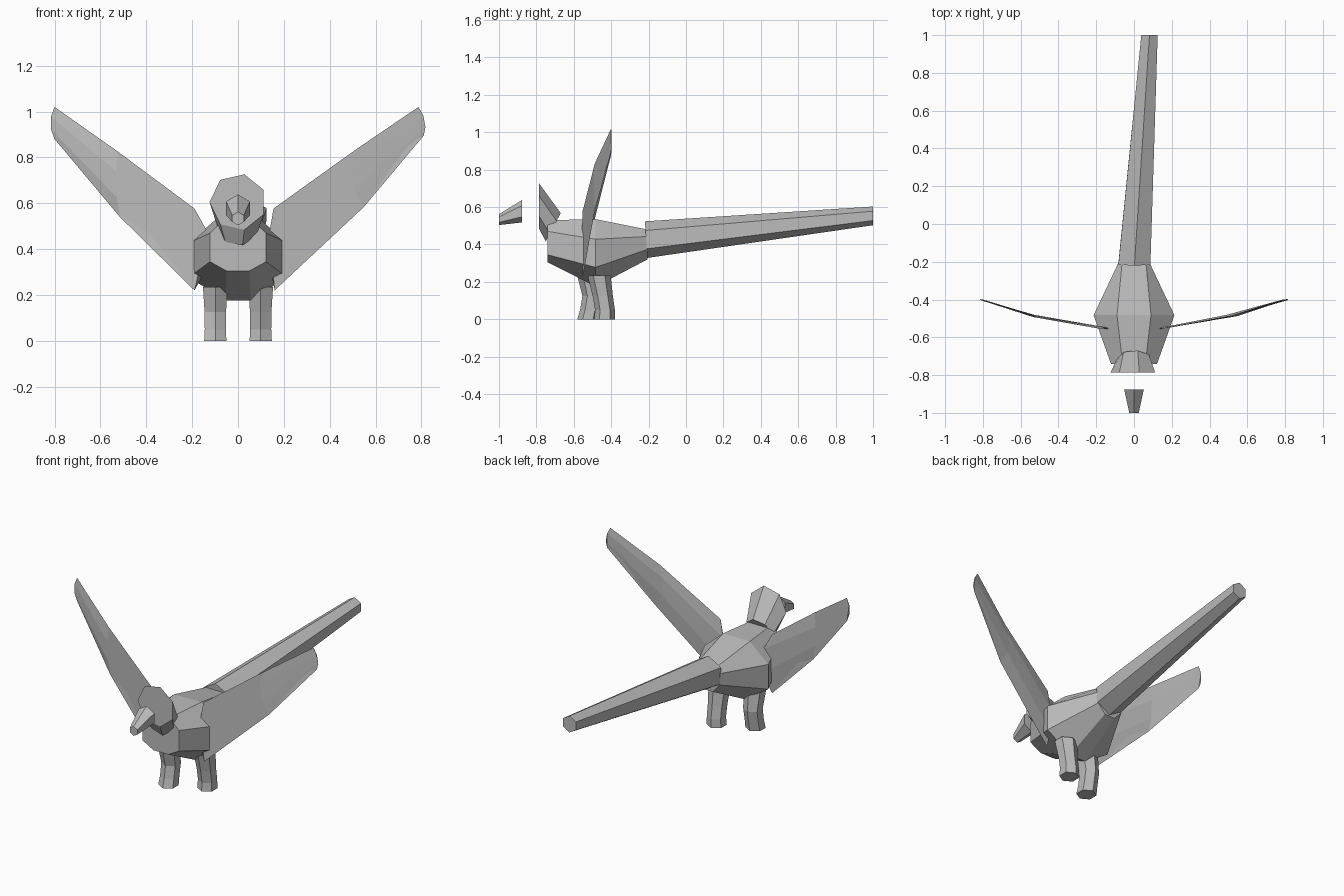
import bpy
import bmesh
from math import sin, cos, pi, radians
from mathutils import Vector, Matrix

if "Cube" in bpy.data.objects:
    bpy.data.objects.remove(bpy.data.objects["Cube"], do_unlink=True)

grey = bpy.data.materials.new("plain grey")
grey.use_nodes = True
colour = (0.5, 0.5, 0.5, 1)
grey.diffuse_color = colour
grey.node_tree.nodes["Principled BSDF"].inputs["Base Color"].default_value = colour


def loft(name, rings):
    """Skin a row of equal-sized rings and cap both ends."""
    bm = bmesh.new()
    loops = [[bm.verts.new(p) for p in ring] for ring in rings]
    n = len(loops[0])
    for a, b in zip(loops, loops[1:]):
        for i in range(n):
            j = (i + 1) % n
            bm.faces.new((a[i], a[j], b[j], b[i]))
    bm.faces.new(loops[0])
    bm.faces.new(loops[-1])
    bmesh.ops.recalc_face_normals(bm, faces=bm.faces)
    mesh = bpy.data.meshes.new(name)
    bm.to_mesh(mesh)
    bm.free()
    mesh.materials.append(grey)
    obj = bpy.data.objects.new(name, mesh)
    bpy.context.collection.objects.link(obj)
    return obj


def upright_ring(centre, radius, sides, start, tilt=0):
    """Regular polygon facing the front, tipped about x by tilt degrees."""
    turn = Matrix.Rotation(radians(tilt), 3, "X")
    points = []
    for i in range(sides):
        a = start + 2 * pi * i / sides
        points.append(Vector(centre) + turn @ Vector((radius * cos(a), 0, radius * sin(a))))
    return points


def level_ring(centre, radius, sides=6):
    """Horizontal polygon with one corner to the front."""
    return [Vector(centre) + radius * Vector((sin(2 * pi * i / sides), -cos(2 * pi * i / sides), 0))
            for i in range(sides)]


def body_ring(y, half):
    """Eight-sided section from the corners of one half."""
    return [(x, y, z) for x, z in half] + [(-x, y, z) for x, z in reversed(half)]


# Body
loft("body", [
    body_ring(-0.74, [(0.05, 0.305), (0.122, 0.345), (0.122, 0.47), (0.06, 0.53)]),
    body_ring(-0.483, [(0.055, 0.175), (0.214, 0.278), (0.214, 0.428), (0.09, 0.535)]),
    body_ring(-0.206, [(0.035, 0.32), (0.083, 0.374), (0.083, 0.443), (0.063, 0.48)]),
])

# Head, a seven-sided flaring tube
loft("head", [
    upright_ring((0, -0.71, 0.492), 0.088, 7, pi, -28),
    upright_ring((0, -0.785, 0.605), 0.124, 7, pi),
])

# Beak
loft("beak", [
    upright_ring((0, -0.876, 0.578), 0.06, 6, pi / 2),
    upright_ring((0, -1, 0.533), 0.029, 6, pi / 2),
])

# Tail
loft("tail", [
    upright_ring((0.002, -0.213, 0.426), 0.098, 6, pi / 2, 4),
    upright_ring((0.082, 1, 0.553), 0.05, 6, pi / 2),
])

# Legs: y of hip, knee, ankle and foot
for name, side, depth in (("left_leg", 1, (-0.465, -0.445, -0.433, -0.435)),
                          ("right_leg", -1, (-0.52, -0.5, -0.513, -0.525))):
    heights = (0.235, 0.125, 0.05, 0)
    widths = (0.062, 0.054, 0.053, 0.056)
    loft(name, [level_ring((side * 0.099, y, z), r) for y, z, r in zip(depth, heights, widths)])


def wing(name, side, sections):
    """Thin blade; each section has top, bottom, bulge, y and half thickness."""
    rings = []
    for top, bottom, bulge, y, thick in sections:
        line = []
        for t in (0, 0.3, 0.7, 1):
            p = Vector(top).lerp(Vector(bottom), t)
            inner = 0 < t < 1
            line.append((side * (p.x + bulge * inner), p.y, thick * inner))
        front = [(x, y - h, z) for x, z, h in line]
        back = [(x, y + h, z) for x, z, h in line[1:-1]]
        rings.append(front + back[::-1])
    loft(name, rings)


# Wings
wing("left_wing", 1, [
    ((0.155, 0.577), (0.16, 0.22), -0.02, -0.553, 0.003),
    ((0.515, 0.835), (0.55, 0.585), -0.035, -0.487, 0.006),
    ((0.787, 1.02), (0.81, 0.895), 0.014, -0.4, 0.002),
])
wing("right_wing", -1, [
    ((0.19, 0.577), (0.19, 0.22), -0.06, -0.553, 0.003),
    ((0.525, 0.826), (0.515, 0.54), 0.01, -0.487, 0.006),
    ((0.8, 1.02), (0.8, 0.88), 0.015, -0.4, 0.002),
])
